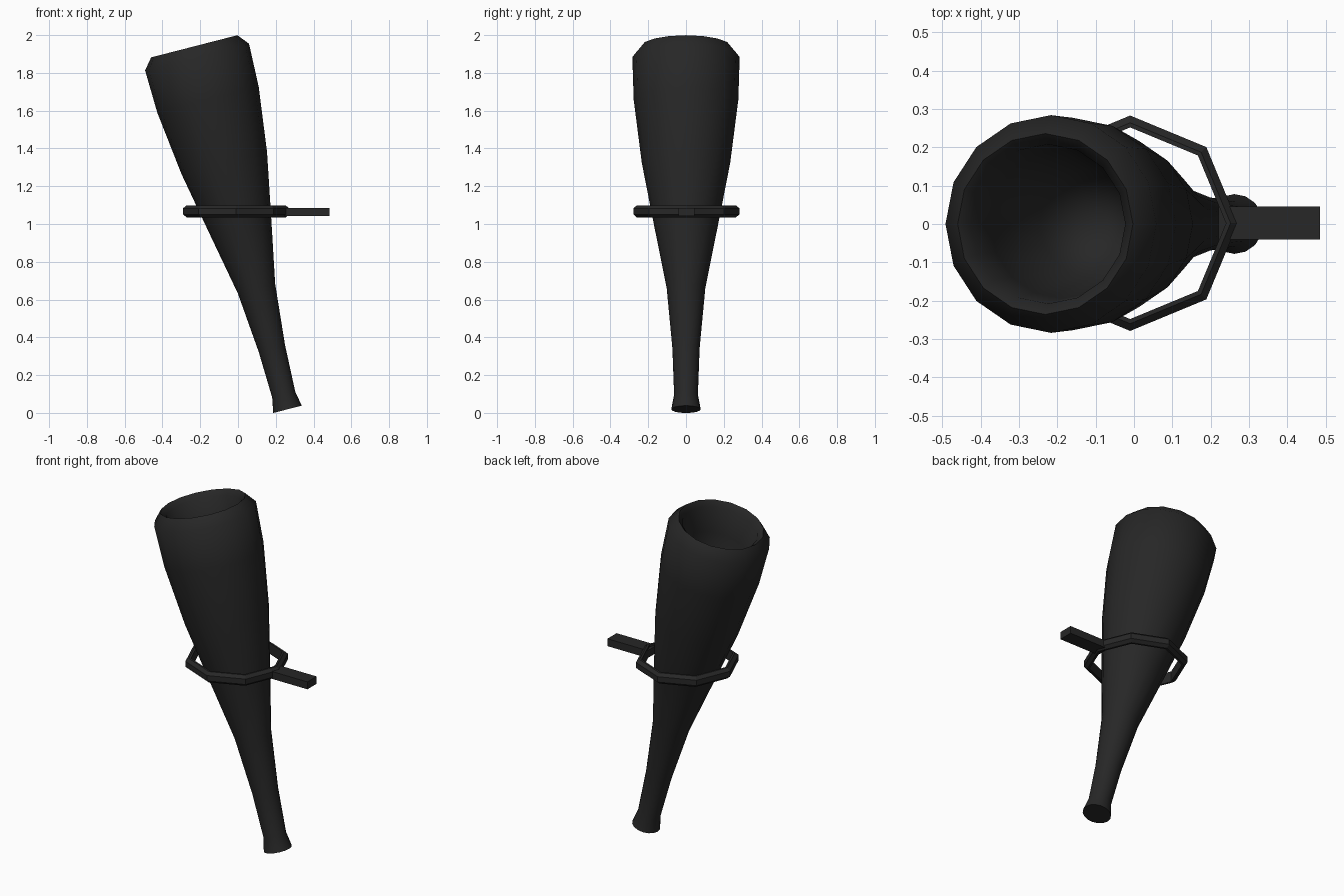
import bpy, bmesh, math
from mathutils import Matrix

if "Cube" in bpy.data.objects:
    bpy.data.objects.remove(bpy.data.objects["Cube"])

mat = bpy.data.materials.new("charred_black")
mat.diffuse_color = (0.02, 0.02, 0.02, 1)
mat.use_nodes = True
mat.node_tree.nodes["Principled BSDF"].inputs["Base Color"].default_value = mat.diffuse_color


def lathe(name, profile, sides, matrix, closed=False):
    """Revolve (radius, height) points around z; radius 0 makes a pole."""
    bm = bmesh.new()
    rings = []
    for r, h in profile:
        if r == 0:
            rings.append([bm.verts.new((0, 0, h))] * sides)
        else:
            rings.append([bm.verts.new((r * math.cos(2 * math.pi * i / sides),
                                        r * math.sin(2 * math.pi * i / sides), h))
                          for i in range(sides)])
    pairs = list(zip(rings, rings[1:]))
    if closed:
        pairs.append((rings[-1], rings[0]))
    for a, b in pairs:
        for i in range(sides):
            j = (i + 1) % sides
            bm.faces.new(list(dict.fromkeys((a[i], a[j], b[j], b[i]))))
    bmesh.ops.recalc_face_normals(bm, faces=bm.faces)
    bm.transform(matrix)
    return finish(name, bm)


def finish(name, bm):
    me = bpy.data.meshes.new(name)
    bm.to_mesh(me)
    bm.free()
    me.materials.append(mat)
    ob = bpy.data.objects.new(name, me)
    bpy.context.collection.objects.link(ob)
    return ob


# Torch body: leaning flared shaft with a hollow bowl in the top
tilt = Matrix.Translation((0.262, 0, 0.019)) @ Matrix.Rotation(math.radians(-14.4), 4, 'Y')
body = lathe("torch_body", [
    (0, 0), (0.078, 0), (0.063, 0.08), (0.072, 0.333), (0.102, 0.66),
    (0.168, 1.0), (0.234, 1.347), (0.277, 1.692), (0.284, 1.925), (0.236, 1.984),
    (0.208, 1.955), (0.195, 1.8), (0.14, 1.5), (0, 1.36)], 16, tilt)
bpy.context.view_layer.objects.active = body
body.select_set(True)
bpy.ops.object.shade_smooth_by_angle(angle=math.radians(45))

# Octagonal holder ring with bevelled outer edge
lathe("holder_ring", [
    (0.25, -0.032), (0.262, -0.032), (0.281, -0.016),
    (0.281, 0.016), (0.262, 0.032), (0.25, 0.032)],
    8, Matrix.Translation((-0.01, 0.002, 1.067)), closed=True)

# Wall bracket arm
bm = bmesh.new()
bmesh.ops.create_cube(bm, size=1, matrix=Matrix.Translation((0.3525, 0.003, 1.064))
                      @ Matrix.Diagonal((0.265, 0.086, 0.044, 1)))
finish("bracket_arm", bm)
